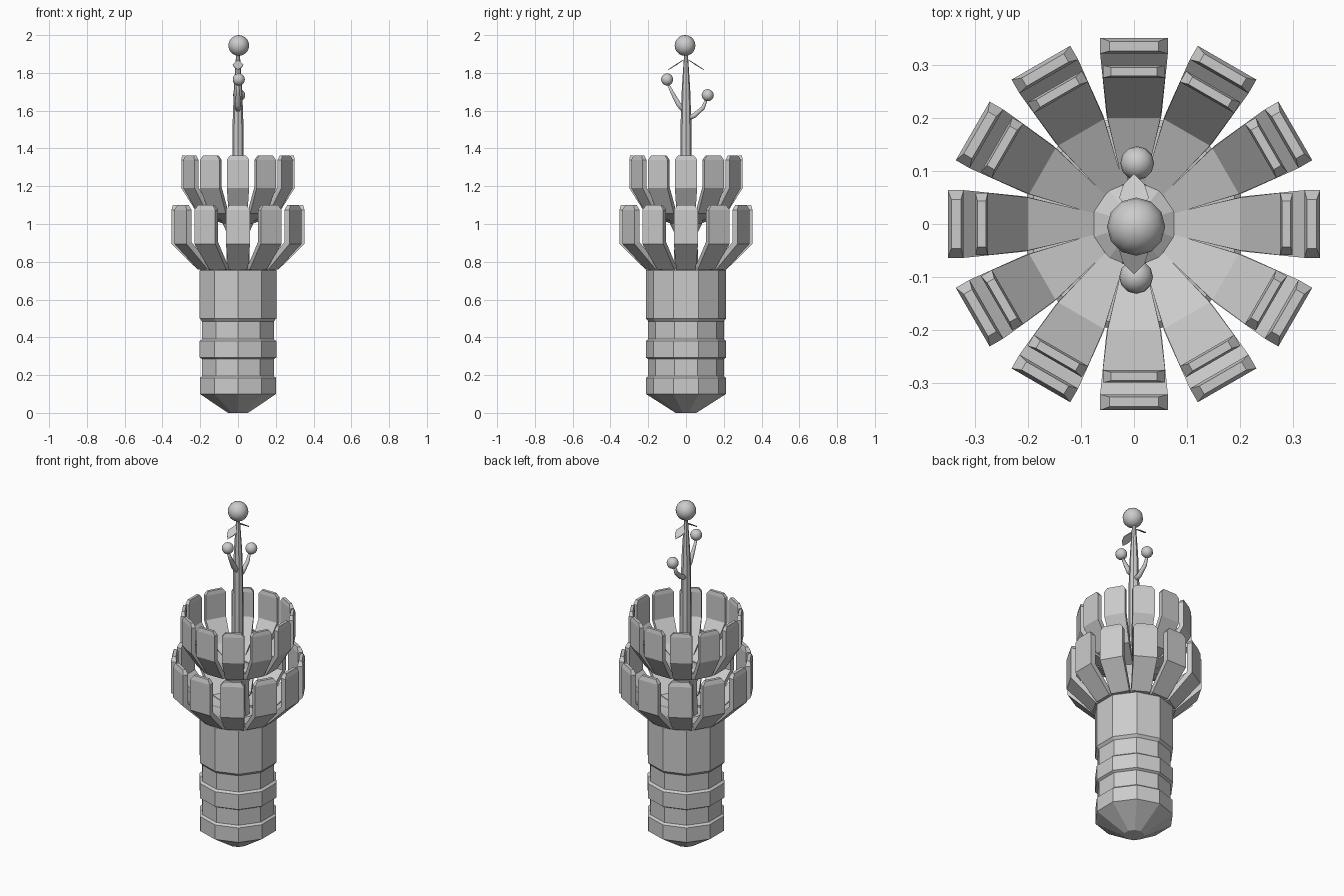
import bpy, bmesh
from math import sin, cos, pi
from mathutils import Vector, Matrix

if "Cube" in bpy.data.objects:
    bpy.data.objects.remove(bpy.data.objects["Cube"])


def finish(name, bm, smooth=False):
    bmesh.ops.recalc_face_normals(bm, faces=bm.faces)
    me = bpy.data.meshes.new(name)
    bm.to_mesh(me)
    bm.free()
    for p in me.polygons:
        p.use_smooth = smooth
    ob = bpy.data.objects.new(name, me)
    bpy.context.collection.objects.link(ob)
    return ob


def loft(bm, rings):
    """Bridge successive rings of points and cap both ends."""
    vs = [[bm.verts.new(p) for p in r] for r in rings]
    n = len(vs[0])
    for a, b in zip(vs, vs[1:]):
        for i in range(n):
            j = (i + 1) % n
            bm.faces.new((a[i], a[j], b[j], b[i]))
    bm.faces.new(vs[0][::-1])
    bm.faces.new(vs[-1])


def lathe(name, profile, sides, smooth=False):
    bm = bmesh.new()
    loft(bm, [[(r * sin(2 * pi * i / sides), -r * cos(2 * pi * i / sides), z)
               for i in range(sides)] for r, z in profile])
    return finish(name, bm, smooth)


def petals(name, sections, count=12):
    """sections: (outer r, outer z, inner r, inner z, half width)."""
    bm = bmesh.new()
    for k in range(count):
        m = Matrix.Rotation(2 * pi * k / count, 3, 'Z')
        loft(bm, [[m @ Vector(p) for p in
                   ((-w, -ro, zo), (w, -ro, zo), (w, -ri, zi), (-w, -ri, zi))]
                  for ro, zo, ri, zi, w in sections])
    return finish(name, bm)


def ball(name, c, r):
    bm = bmesh.new()
    bmesh.ops.create_uvsphere(bm, u_segments=12, v_segments=10, radius=r,
                              matrix=Matrix.Translation(c))
    return finish(name, bm, True)


def stem(name, pts):
    """Tapered stalk through (y, z, radius) points in the x = 0 plane."""
    bm = bmesh.new()
    rings = []
    for i, (y, z, r) in enumerate(pts):
        a, b = pts[max(i - 1, 0)], pts[min(i + 1, len(pts) - 1)]
        d = Vector((0, b[0] - a[0], b[1] - a[1])).normalized()
        side = Vector((1, 0, 0))
        up = d.cross(side)
        rings.append([Vector((0, y, z)) + r * (cos(t * pi / 3) * side + sin(t * pi / 3) * up)
                      for t in range(6)])
    loft(bm, rings)
    return finish(name, bm, True)


def leaf(name, s):
    bm = bmesh.new()
    pts = [(0, .015, 1.87), (.028, .05, 1.845), (.02, .075, 1.832), (0, .095, 1.818),
           (-.02, .075, 1.832), (-.028, .05, 1.845)]
    loft(bm, [[(x, s * y, z - d) for x, y, z in pts] for d in (0, .004)])
    return finish(name, bm)


# Banded ten-sided column with a tapered foot
lathe("column", [(.055, 0), (.212, .1), (.212, .185), (.2, .195), (.2, .285),
                 (.213, .293), (.213, .38), (.2, .39), (.2, .485), (.213, .5),
                 (.213, .755), (.2, .765)], 10)

# Neck between the cups, flaring into the upper cup floor
lathe("neck", [(.065, .755), (.06, .95), (.085, 1.0), (.08, 1.03), (.03, 1.06)], 10)

# Two tiers of bent petals
petals("lower_petals", [(.09, .745, .09, .775, .024), (.215, .76, .205, .79, .052),
                        (.352, .895, .322, .905, .064), (.352, 1.075, .322, 1.075, .064),
                        (.345, 1.1, .327, 1.1, .046)])
petals("upper_petals", [(.075, 1.0, .075, 1.03, .021), (.215, 1.055, .2, 1.085, .05),
                        (.3, 1.19, .276, 1.197, .059), (.3, 1.34, .276, 1.34, .059),
                        (.296, 1.362, .28, 1.362, .043)])

# Spire with its top ball
lathe("spire", [(.03, 1.0), (.028, 1.55), (.022, 1.72), (.01, 1.9)], 8)
ball("top_ball", (.004, -.005, 1.945), .055)

# Side shoots with small balls, and two drooping leaves
stem("front_shoot", [(-.01, 1.6, .016), (-.04, 1.635, .015), (-.07, 1.69, .011), (-.1, 1.75, .006)])
stem("back_shoot", [(.01, 1.56, .016), (.045, 1.575, .015), (.09, 1.615, .012), (.113, 1.67, .006)])
ball("front_bud", (.004, -.1, 1.765), .032)
ball("back_bud", (.006, .115, 1.682), .032)
leaf("front_leaf", -1)
leaf("back_leaf", 1)
